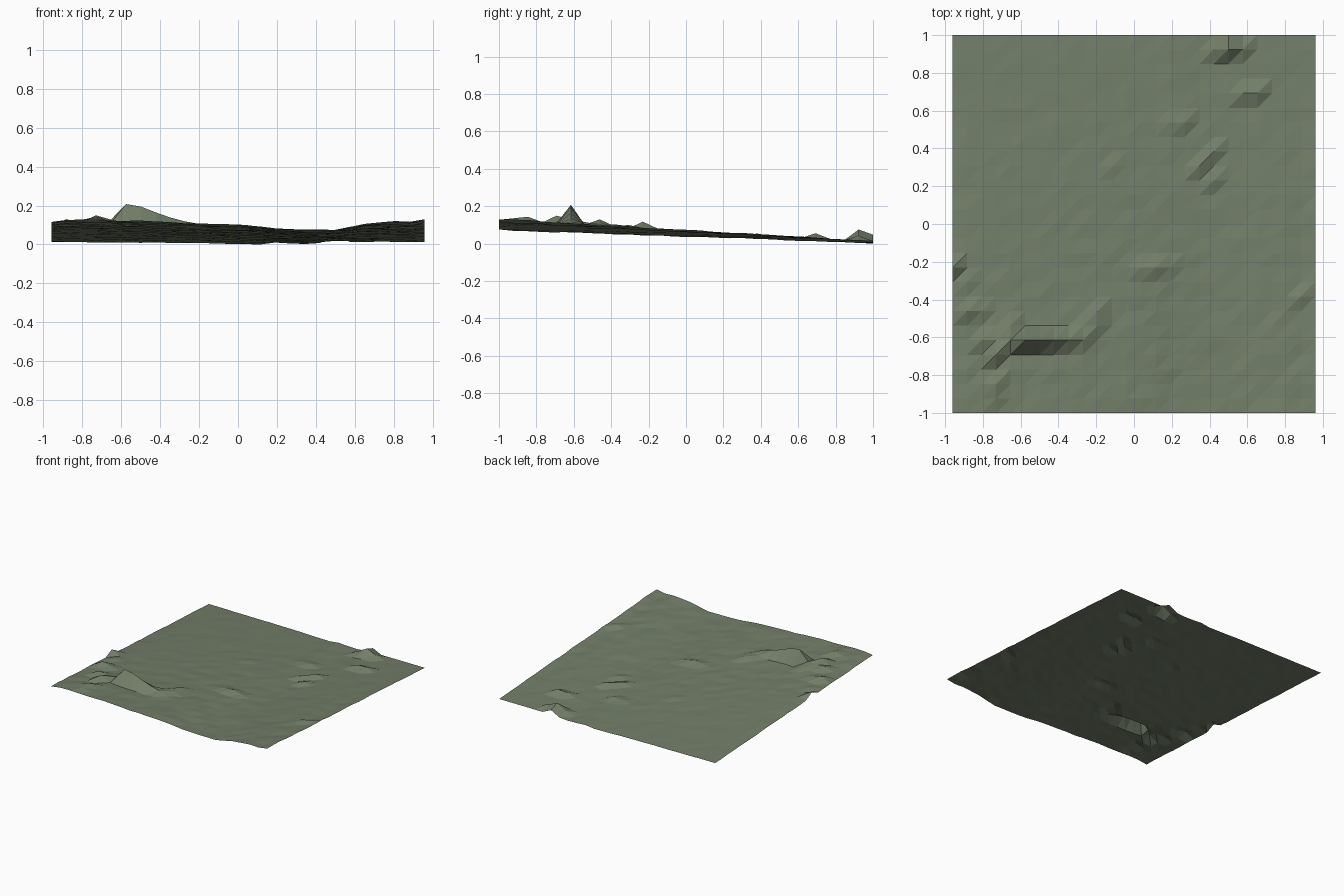
import bpy, random

if "Cube" in bpy.data.objects:
    bpy.data.objects.remove(bpy.data.objects["Cube"])

random.seed(4)
NX, NY = 25, 26
W, L = 1.92, 2.0

# height profiles (x, z) along the front and back edges
FRONT = [(-.96, .12), (-.88, .132), (-.7, .13), (-.3, .113), (0, .106), (.1, .1), (.2, .08),
         (.4, .075), (.5, .08), (.65, .107), (.8, .12), (.88, .115), (.96, .135)]
BACK = [(-.96, .015), (-.2, .01), (.1, .002), (.2, .012), (.35, .004), (.5, .016), (.96, .016)]

# ridges and mounds: (column, row, height) on the grid
MOUNDS = [(5, 5, .21), (6, 5, .197), (7, 5, .167), (8, 5, .14), (9, 5, .12), (4, 5, .13),
          (3, 4, .152), (3, 5, .125), (2, 5, .13), (3, 2, .146), (3, 1, .138),
          (1, 7, .132), (2, 7, .115), (0, 10, .12), (1, 9, .102), (4, 6, .118),
          (10, 7, .108), (10, 6, .107), (9, 6, .105),
          (13, 10, .082), (14, 10, .085), (15, 10, .068),
          (19, 25, .078), (19, 26, .05), (18, 25, .035), (20, 25, .045),
          (20, 22, .055), (21, 22, .058), (19, 22, .03), (16, 20, .042), (15, 20, .038),
          (18, 18, .056), (17, 17, .052), (18, 16, .054), (11, 17, .052), (24, 8, .106)]


def lerp_profile(pts, x):
    for (x0, z0), (x1, z1) in zip(pts, pts[1:]):
        if x <= x1 + 1e-6:
            return z0 + (z1 - z0) * (x - x0) / (x1 - x0)
    return pts[-1][1]


# gently sloping ground with small random roughness
height = {}
for j in range(NY + 1):
    t = j / NY
    for i in range(NX + 1):
        x = -W / 2 + W * i / NX
        z = lerp_profile(FRONT, x) * (1 - t) + lerp_profile(BACK, x) * t
        rough = .0012 + .003 * (1 - t)
        height[i, j] = z + random.uniform(-rough, rough)
for i, j, z in MOUNDS:
    height[i, j] = z
low = min(height.values())

# triangulated grid
verts = [(-W / 2 + W * i / NX, -L / 2 + L * j / NY, height[i, j] - low)
         for j in range(NY + 1) for i in range(NX + 1)]
faces = []
for j in range(NY):
    for i in range(NX):
        a = j * (NX + 1) + i
        b, d = a + 1, a + NX + 1
        c = d + 1
        faces += [(a, b, c), (a, c, d)]

mesh = bpy.data.meshes.new("terrain")
mesh.from_pydata(verts, [], faces)
mesh.update()
terrain = bpy.data.objects.new("terrain", mesh)
bpy.context.collection.objects.link(terrain)

# mossy ground colour
mat = bpy.data.materials.new("moss_ground")
mat.diffuse_color = (.17, .21, .14, 1)
mat.use_nodes = True
mat.node_tree.nodes["Principled BSDF"].inputs["Base Color"].default_value = mat.diffuse_color
mesh.materials.append(mat)
